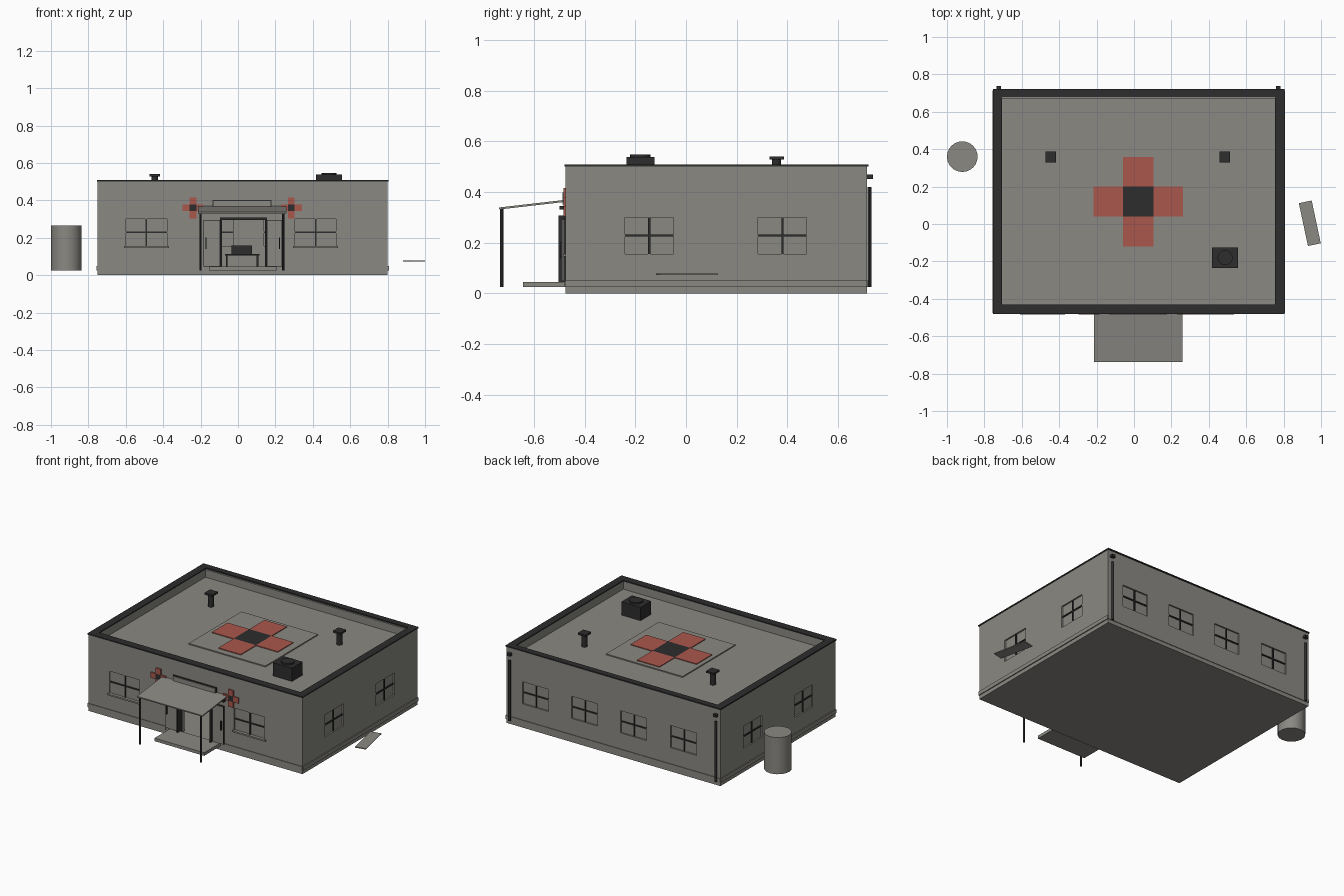
import bpy, math
from mathutils import Matrix

if "Cube" in bpy.data.objects:
    bpy.data.objects.remove(bpy.data.objects["Cube"])


def material(name, rgb):
    m = bpy.data.materials.new(name)
    m.diffuse_color = (*rgb, 1)
    m.use_nodes = True
    m.node_tree.nodes["Principled BSDF"].inputs["Base Color"].default_value = m.diffuse_color
    return m


GREY = material("concrete grey", (0.255, 0.248, 0.225))
DARK = material("charcoal", (0.026, 0.026, 0.027))
RED = material("brick red", (0.40, 0.095, 0.072))


def box(name, x, y, z, mat):
    """Box from (min, max) pairs."""
    bpy.ops.mesh.primitive_cube_add(size=1)
    o = bpy.context.object
    o.name = name
    c = [(a + b) / 2 for a, b in (x, y, z)]
    s = [b - a for a, b in (x, y, z)]
    o.data.transform(Matrix.Translation(c) @ Matrix.Diagonal((*s, 1)))
    o.data.materials.append(mat)
    return o


def cyl(name, x, y, z, r, mat, n=24):
    bpy.ops.mesh.primitive_cylinder_add(vertices=n, radius=r, depth=z[1] - z[0],
                                        location=(x, y, (z[0] + z[1]) / 2))
    o = bpy.context.object
    o.name = name
    o.data.materials.append(mat)
    bpy.ops.object.shade_smooth_by_angle(angle=math.radians(30))
    return o


X0, X1, Y0, Y1 = -0.75, 0.80, -0.475, 0.715
T = 0.045                      # wall thickness
ROOF, TOP = 0.45, 0.50
walls = box("walls", (X0, X1), (Y0, Y1), (0, TOP), GREY)


def cut(x, y, z):
    c = box("cutter", x, y, z, GREY)
    m = walls.modifiers.new("cut", "BOOLEAN")
    m.operation, m.solver, m.object = "DIFFERENCE", "EXACT", c
    bpy.context.view_layer.objects.active = walls
    bpy.ops.object.modifier_apply(modifier=m.name)
    bpy.data.objects.remove(c)


# Room, sunken roof deck and doorway
cut((X0 + T, X1 - T), (Y0 + T, Y1 - T), (0.03, 0.425))
cut((X0 + T, X1 - T), (Y0 + T, Y1 - T), (ROOF, 0.6))
cut((-0.085, 0.145), (Y0 - 0.1, Y0 + T + 0.01), (0.03, 0.30))


# Windows: opening, recessed pane and crossed bars
def window(axis, side, c, w):
    face = {("y", -1): Y0, ("y", 1): Y1, ("x", -1): X0, ("x", 1): X1}[(axis, side)]
    z0, z1 = 0.155, 0.30

    def span(a, b):            # depth range measured inward from the outer face
        return tuple(sorted((face - side * a, face - side * b)))

    def place(u, d):
        return (u, d) if axis == "y" else (d, u)
    full = (c - w / 2, c + w / 2)
    cut(*place(full, span(-0.02, T + 0.02)), (z0, z1))
    box("window_pane", *place(full, span(0.01, 0.035)), (z0, z1), GREY)
    box("window_bar_upright", *place((c - 0.004, c + 0.004), span(0.004, 0.041)), (z0, z1), DARK)
    box("window_bar_across", *place(full, span(0.004, 0.041)), (0.225, 0.233), DARK)


for cx in (-0.49, 0.415):
    window("y", -1, cx, 0.22)
    box("window_sill", (cx - 0.12, cx + 0.12), (Y0 - 0.01, Y0), (0.145, 0.155), GREY)
for cx in (0.59, 0.235, -0.12, -0.483):
    window("y", 1, cx, 0.19)
for s in (-1, 1):
    for cy in (-0.145, 0.38):
        window("x", s, cy, 0.19)

# Dark coping around the parapet
for x in ((X0 - 0.005, X0 + T), (X1 - T, X1 + 0.004)):
    box("coping_side", x, (Y0 - 0.005, Y1 + 0.006), (TOP, 0.508), DARK)
for y in ((Y0 - 0.005, Y0 + T), (Y1 - T + 0.01, Y1 + 0.006)):
    box("coping_end", (X0 + T, X1 - T), y, (TOP, 0.508), DARK)

# Skirting band
for x in ((X0 - 0.006, X0), (X1, X1 + 0.006)):
    box("skirting_side", x, (Y0, Y1), (0.025, 0.05), GREY)
box("skirting_back", (X0, X1), (Y1, Y1 + 0.004), (0.025, 0.05), GREY)
for x in ((X0, -0.19), (0.24, X1)):
    box("skirting_front", x, (Y0 - 0.004, Y0), (0.025, 0.05), GREY)

# Roof pad with painted cross
box("roof_pad", (-0.245, 0.31), (-0.16, 0.385), (ROOF, 0.457), GREY)


def cross(name, c, arm, half, normal, level, depth):
    """Plate cross: four arms and a dark centre; normal is 'z' or 'y'."""
    rects = [((-arm, arm), (-arm, arm), DARK)]
    for a, b in ((-half, -arm), (arm, half)):
        rects += [((a, b), (-arm, arm), RED), ((-arm, arm), (a, b), RED)]
    for u, v, mat in rects:
        u = (u[0] + c[0], u[1] + c[0])
        v = (v[0] + c[1], v[1] + c[1])
        d = (level, level + depth)
        if normal == "z":
            box(name, u, v, d, mat)
        else:
            box(name, u, d, v, mat)


cross("roof_cross", (0.022, 0.12), 0.081, 0.239, "z", 0.457, 0.005)
for cx in (-0.24, 0.285):
    cross("wall_cross", (cx, 0.36), 0.018, 0.056, "y", Y0 - 0.008, 0.008)

# Roof vents and cooling unit
for cx in (-0.445, 0.485):
    cyl("vent_stem", cx, 0.357, (ROOF, 0.53), 0.018, DARK, 16)
    box("vent_cap", (cx - 0.028, cx + 0.028), (0.329, 0.387), (0.528, 0.54), DARK)
box("cooling_unit", (0.417, 0.556), (-0.235, -0.125), (ROOF, 0.537), DARK)
cyl("cooling_fan", 0.487, -0.18, (0.537, 0.547), 0.04, DARK)

# Downpipes at the back corners
for cx in (-0.722, 0.772):
    cyl("downpipe", cx, Y1 + 0.009, (0.025, 0.42), 0.008, DARK, 12)
    box("downpipe_head", (cx - 0.012, cx + 0.012), (Y1 - 0.005, Y1 + 0.022), (0.452, 0.468), DARK)

# Porch: step, sloping canopy, posts and rear beam
box("porch_step", (-0.155, 0.205), (-0.643, Y0), (0.025, 0.045), GREY)
canopy = box("canopy", (-0.215, 0.258), (-0.133, 0.133), (-0.004, 0.004), GREY)
canopy.location = (0, -0.605, 0.35)
canopy.rotation_euler.x = math.atan2(0.03, 0.26)
for cx in (-0.2, 0.242):
    cyl("canopy_post", cx, -0.727, (0.025, 0.335), 0.006, DARK, 12)
box("canopy_beam", (-0.2, 0.245), (-0.5, Y0), (0.33, 0.345), DARK)

# Sign board with dark edging
box("sign_edge", (-0.135, 0.18), (Y0 - 0.007, Y0), (0.345, 0.402), DARK)
box("sign_board", (-0.13, 0.175), (Y0 - 0.012, Y0), (0.35, 0.397), GREY)

# Door frame and the two leaves folded back on the wall
for x in ((-0.095, -0.085), (0.145, 0.155)):
    box("door_jamb", x, (-0.503, Y0 + 0.02), (0.03, 0.295), DARK)
box("door_lintel", (-0.095, 0.155), (-0.503, Y0 + 0.02), (0.295, 0.307), DARK)
for x, hx in (((-0.185, -0.096), -0.172), ((0.156, 0.235), 0.222)):
    box("door_leaf_edge", x, (-0.484, Y0), (0.045, 0.295), DARK)
    box("door_leaf", (x[0] + 0.003, x[1] - 0.003), (-0.489, Y0), (0.048, 0.292), GREY)
    box("door_handle", (hx - 0.003, hx + 0.003), (-0.498, -0.489), (0.14, 0.2), DARK)

# Desk with a screen inside
box("desk_top", (-0.07, 0.115), (0.05, 0.15), (0.105, 0.113), DARK)
for x in (-0.065, 0.10):
    for y in (0.055, 0.135):
        box("desk_leg", (x, x + 0.01), (y, y + 0.01), (0.03, 0.105), DARK)
box("desk_screen", (-0.035, 0.075), (0.1, 0.11), (0.113, 0.158), DARK)

# Water tank and loose board beside the building
cyl("water_tank", -0.918, 0.36, (0.025, 0.265), 0.082, GREY, 24)
board = box("loose_board", (-0.035, 0.035), (-0.117, 0.117), (-0.003, 0.003), GREY)
board.location = (0.94, 0.004, 0.075)
board.rotation_euler.z = math.radians(12)
